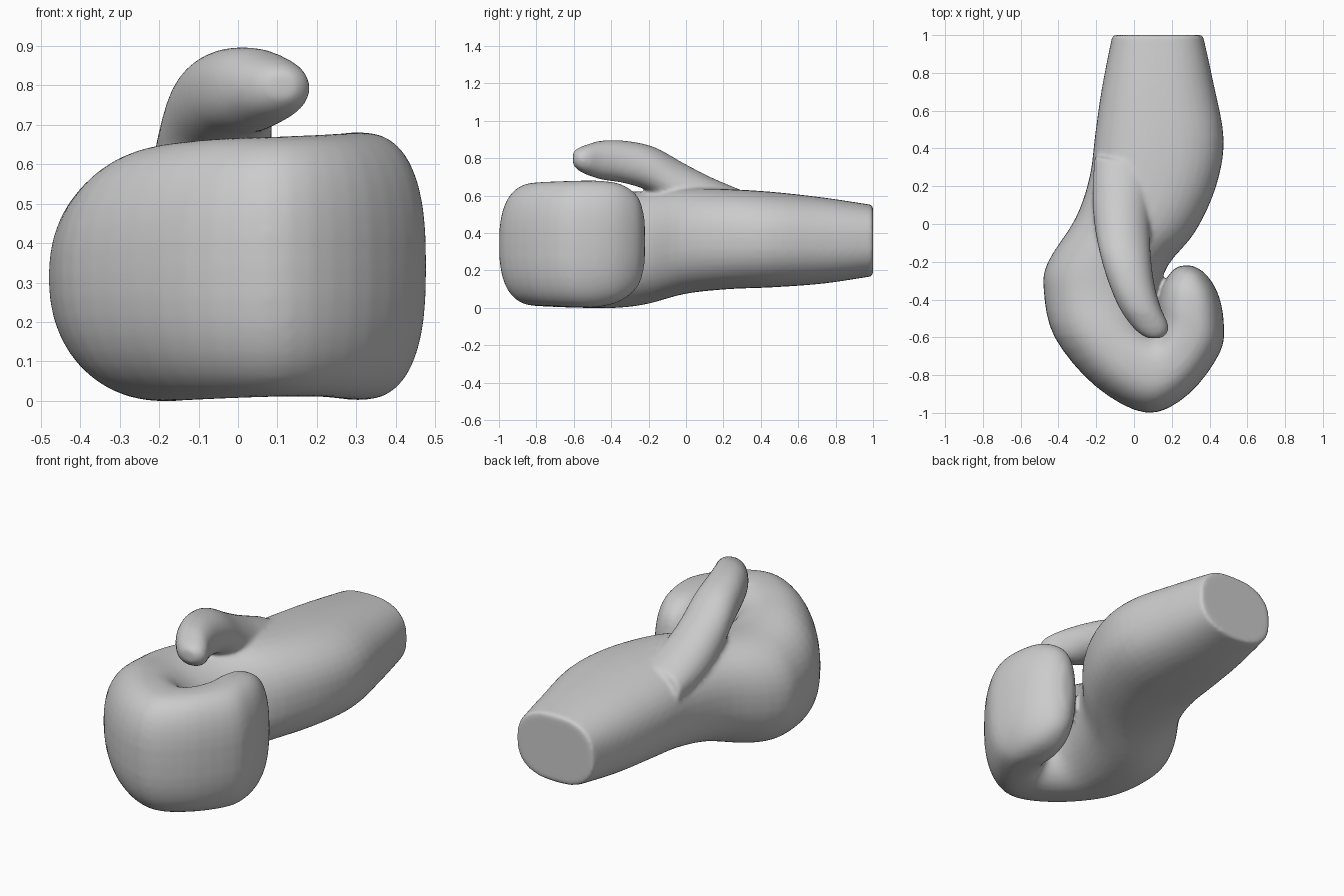
import bpy, bmesh, math

if "Cube" in bpy.data.objects:
    bpy.data.objects.remove(bpy.data.objects["Cube"])


def catmull(a, b, c, d, t):
    return [0.5 * (2 * q + (r - p) * t + (2 * p - 5 * q + 4 * r - s) * t * t
                   + (3 * q - p - 3 * r + s) * t ** 3) for p, q, r, s in zip(a, b, c, d)]


def spow(v, e):
    return math.copysign(abs(v) ** e, v)


def loft(bm, sections, sides=40, steps=4):
    """Section: left x, left y, right x, right y, z low, z high, squareness."""
    last = len(sections) - 1
    smooth = []
    for i in range(last):
        p = [sections[max(0, min(last, i + k))] for k in (-1, 0, 1, 2)]
        smooth += [catmull(*p, j / steps) for j in range(steps)]
    smooth.append(sections[-1])
    rings = []
    for lx, ly, rx, ry, lo, hi, n in smooth:
        ring = []
        for k in range(sides):
            a = 2 * math.pi * k / sides
            u = 0.5 + 0.5 * spow(math.cos(a), 2 / n)
            v = 0.5 + 0.5 * spow(math.sin(a), 2 / n)
            ring.append(bm.verts.new((lx + (rx - lx) * u, ly + (ry - ly) * u, lo + (hi - lo) * v)))
        rings.append(ring)
    for r, s in zip(rings, rings[1:]):
        for k in range(sides):
            m = (k + 1) % sides
            bm.faces.new((r[k], r[m], s[m], s[k]))
    # end caps
    for ring in (rings[0], rings[-1]):
        bm.faces.new(ring)


# forearm, palm and curled fingers as one hooked sweep
hand = [
    (-.115, 1.0, .365, 1.0, .17, .55, 2.5),
    (-.17, .72, .42, .75, .13, .59, 2.4),
    (-.205, .48, .475, .45, .11, .62, 2.4),
    (-.235, .25, .435, .20, .10, .635, 2.4),
    (-.31, .03, .325, -.04, .075, .64, 2.3),
    (-.455, -.2, .18, -.22, .02, .625, 2.2),
    (-.478, -.35, .115, -.4, .0, .625, 2.2),
    (-.42, -.6, .10, -.51, .0, .65, 2.25),
    (-.2, -.862, .105, -.55, .005, .665, 2.4),
    (.07, -1.0, .115, -.56, .01, .67, 2.6),
    (.29, -.9, .125, -.55, .01, .675, 2.6),
    (.455, -.68, .13, -.49, .003, .68, 2.6),
    (.475, -.52, .132, -.41, .005, .68, 2.6),
    (.445, -.37, .155, -.32, .04, .66, 2.5),
    (.38, -.265, .205, -.245, .12, .59, 2.3),
    (.31, -.22, .25, -.22, .24, .47, 2.1),
]
# thumb lying across the top
thumb = [
    (-.21, .36, .12, .30, .40, .615, 2),
    (-.22, .16, .09, .12, .42, .695, 2),
    (-.21, 0, .085, -.03, .48, .775, 2),
    (-.18, -.16, .09, -.18, .61, .86, 2.1),
    (-.135, -.31, .11, -.33, .665, .893, 2.2),
    (-.08, -.44, .145, -.45, .685, .895, 2.2),
    (-.02, -.53, .177, -.52, .71, .875, 2.2),
    (.03, -.58, .18, -.57, .735, .855, 2.2),
    (.075, -.606, .15, -.603, .765, .835, 2),
]

parts = []
for name, secs in (("forearm_and_fist", hand), ("thumb", thumb)):
    bm = bmesh.new()
    loft(bm, secs)
    bmesh.ops.recalc_face_normals(bm, faces=bm.faces)
    me = bpy.data.meshes.new(name)
    bm.to_mesh(me)
    bm.free()
    ob = bpy.data.objects.new(name, me)
    bpy.context.collection.objects.link(ob)
    parts.append(ob)

# fuse the thumb into the fist with a soft blend
for ob in parts:
    ob.select_set(True)
bpy.context.view_layer.objects.active = parts[0]
bpy.ops.object.join()
fist = bpy.context.object
fist.name = "curled_hand"
remesh = fist.modifiers.new("fuse", 'REMESH')
remesh.mode = 'VOXEL'
remesh.voxel_size = 0.012
remesh.use_smooth_shade = True
soften = fist.modifiers.new("soften", 'SMOOTH')
soften.factor = 0.5
soften.iterations = 10
